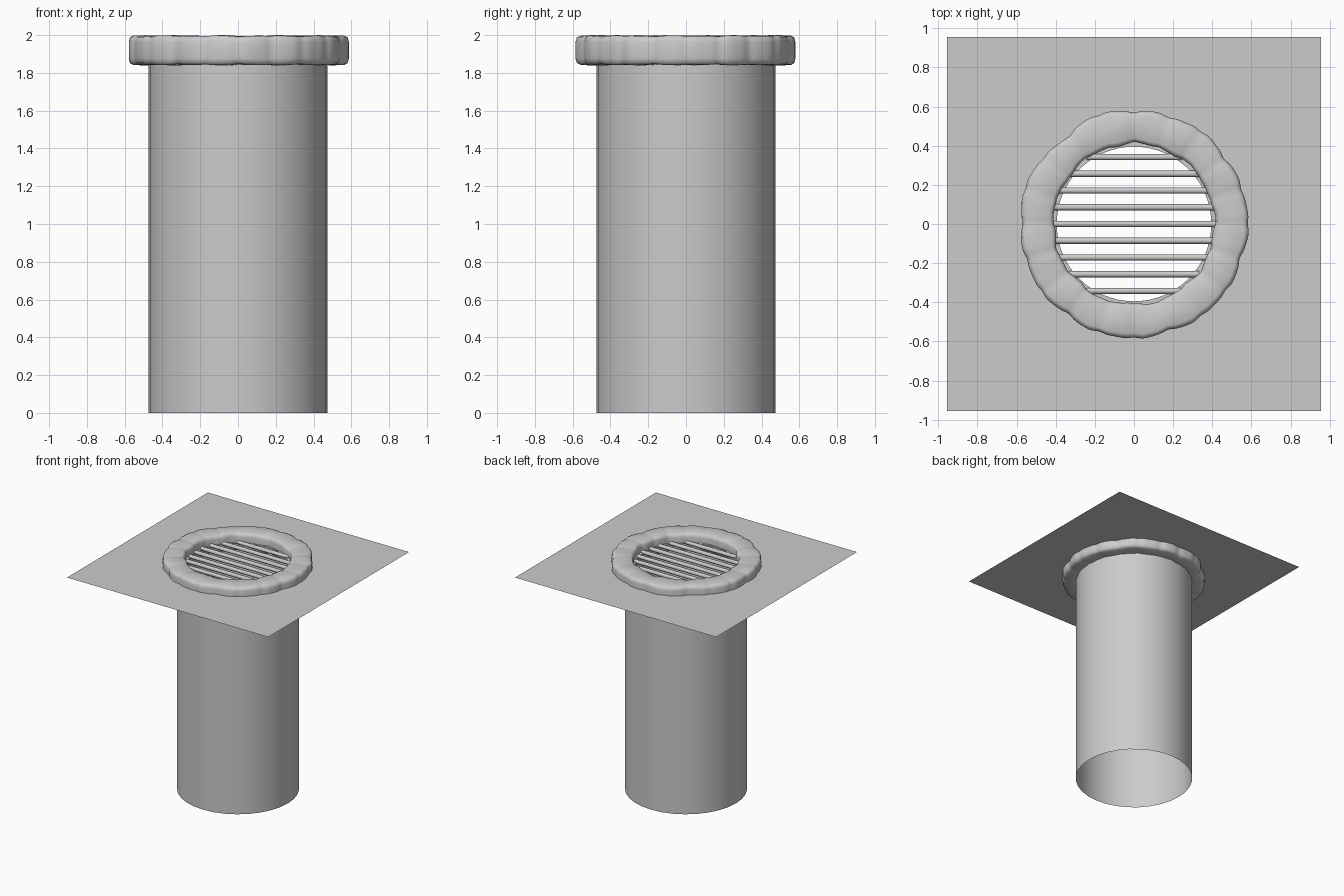
import bpy, bmesh, math
from math import sin, cos, pi

if "Cube" in bpy.data.objects:
    bpy.data.objects.remove(bpy.data.objects["Cube"])

PLANE_Z = 1.92


def finish(name, bm, angle=35):
    mesh = bpy.data.meshes.new(name)
    bm.to_mesh(mesh)
    bm.free()
    ob = bpy.data.objects.new(name, mesh)
    bpy.context.collection.objects.link(ob)
    bpy.ops.object.select_all(action='DESELECT')
    ob.select_set(True)
    bpy.context.view_layer.objects.active = ob
    bpy.ops.object.shade_smooth_by_angle(angle=math.radians(angle))
    return ob


def skin(bm, loops, closed=False):
    """Join matching closed loops of points with quads."""
    rows = [[bm.verts.new(p) for p in loop] for loop in loops]
    n = len(rows[0])
    for a in range(len(rows) - (0 if closed else 1)):
        r0, r1 = rows[a], rows[(a + 1) % len(rows)]
        for i in range(n):
            j = (i + 1) % n
            bm.faces.new((r0[i], r0[j], r1[j], r1[i]))


def circle(r, z, n):
    return [(r * cos(2 * pi * i / n), r * sin(2 * pi * i / n), z) for i in range(n)]


# Shaft: open thin-walled pipe
bm = bmesh.new()
skin(bm, [circle(0.475, 0, 32), circle(0.475, PLANE_Z, 32)])
finish("shaft", bm)

# Ground sheet: square with a round hole
bm = bmesh.new()
N = 64
square = []
for x, y, z in circle(1, PLANE_Z, N):
    k = 0.955 / max(abs(x), abs(y))
    square.append((x * k, y * k, z))
skin(bm, [square, circle(0.395, PLANE_Z, N)])
bmesh.ops.recalc_face_normals(bm, faces=bm.faces)
for f in bm.faces:
    if f.normal.z < 0:
        f.normal_flip()
finish("ground_sheet", bm)

# Worn stone rim: rounded-box section swept round, with uneven blocks
profile = [(0.43, 1.843), (0.50, 1.841), (0.56, 1.843), (0.577, 1.852), (0.583, 1.875),
           (0.583, 1.92), (0.583, 1.965), (0.577, 1.988), (0.56, 1.996), (0.50, 1.998),
           (0.43, 1.996), (0.415, 1.988), (0.409, 1.965), (0.409, 1.92), (0.409, 1.875),
           (0.415, 1.852)]
STONES, STEPS = 20, 200
bm = bmesh.new()
loops = []
for i in range(STEPS):
    a = 2 * pi * i / STEPS
    groove = abs(cos(STONES * a / 2)) ** 8            # joint between stones
    outer = 0.004 * sin(7 * a + 1) + 0.004 * sin(13 * a + 2.3) - 0.008 * groove
    outer -= 0.02 * math.exp(-((a - 2.3) / 0.15) ** 2)  # chipped side
    inner = 0.005 * sin(9 * a + 0.7) + 0.003 * sin(17 * a) + 0.004 * groove
    loop = []
    for r, z in profile:
        t = (r - 0.409) / (0.583 - 0.409)
        rr = r + outer * t + inner * (1 - t)
        zz = z + (0.002 * sin(11 * a + 3 * t) - 0.003 * groove) * (z - 1.92) / 0.08
        loop.append((rr * cos(a), rr * sin(a), zz))
    loops.append(loop)
skin(bm, loops, closed=True)
bmesh.ops.recalc_face_normals(bm, faces=bm.faces)
finish("stone_rim", bm, 60)

# Grate: nine round bars along x
for k in range(-4, 5):
    y = k * 0.0855
    half = math.sqrt(0.42 ** 2 - y ** 2)
    bpy.ops.mesh.primitive_cylinder_add(vertices=12, radius=0.016, depth=2 * half,
                                        location=(0, y, PLANE_Z), rotation=(0, pi / 2, 0))
    bar = bpy.context.object
    bar.name = f"grate_bar_{k + 5}"
    bpy.ops.object.shade_smooth_by_angle(angle=math.radians(40))
